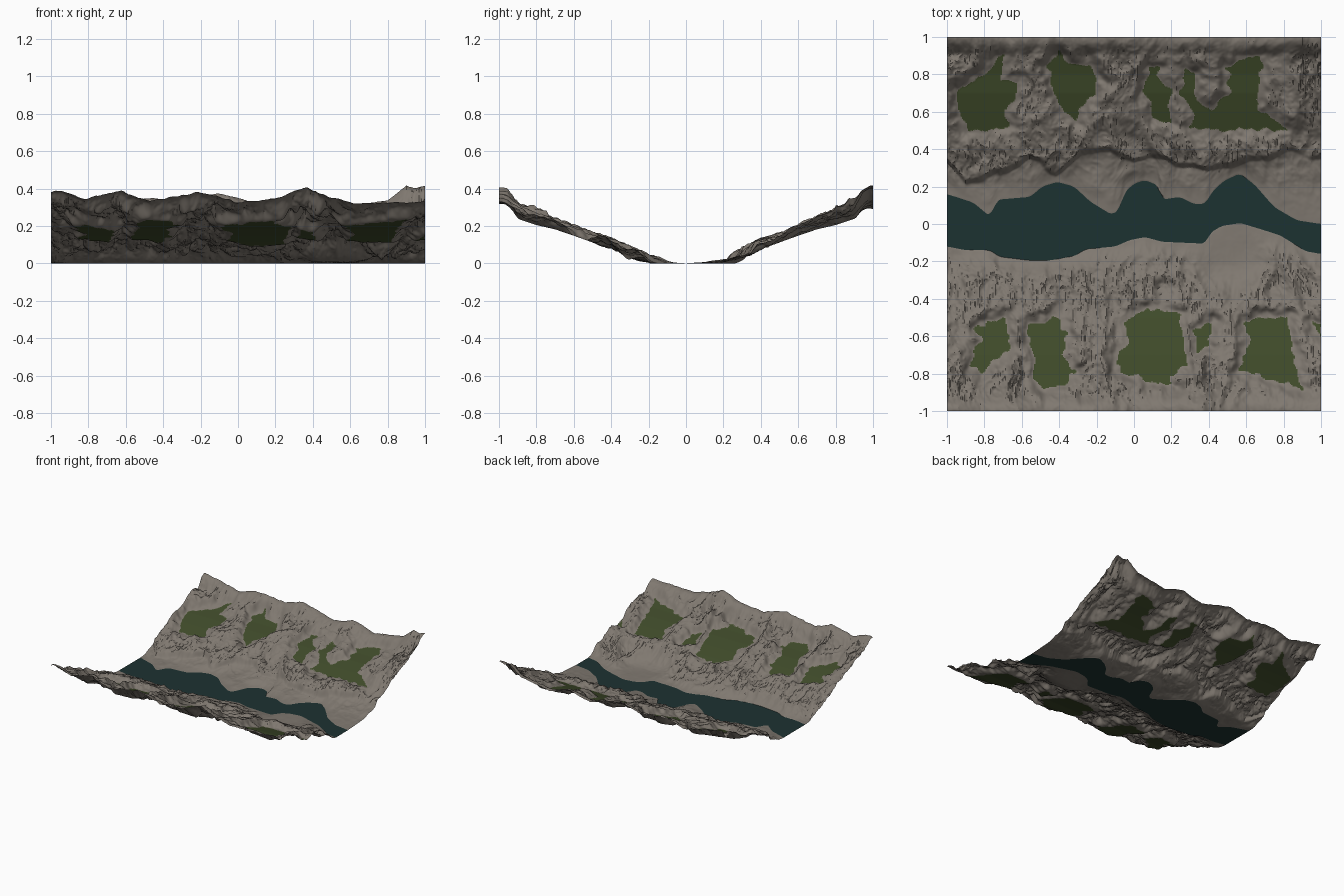
import bpy, bmesh, math
from mathutils import Vector, noise

if "Cube" in bpy.data.objects:
    bpy.data.objects.remove(bpy.data.objects["Cube"])

COLS, ROWS = 300, 150


def material(name, rgb):
    m = bpy.data.materials.new(name)
    m.diffuse_color = (*rgb, 1)
    m.use_nodes = True
    m.node_tree.nodes["Principled BSDF"].inputs["Base Color"].default_value = m.diffuse_color
    return m


ROCK = material("grey rock", (0.215, 0.190, 0.163))
GRASS = material("moss green", (0.050, 0.070, 0.023))
WATER = material("deep teal water", (0.012, 0.032, 0.031))

# River banks (x, y)
NORTH_BANK = [(-1, .16), (-.86, .115), (-.77, .04), (-.73, .13), (-.555, .145), (-.49, .2),
              (-.41, .225), (-.32, .2), (-.235, .12), (-.12, .05), (-.08, .075), (-.05, .17),
              (0, .215), (.06, .235), (.13, .205), (.15, .13), (.245, .145), (.325, .105),
              (.385, .11), (.415, .17), (.48, .23), (.565, .27), (.645, .21), (.75, .09),
              (.87, .02), (1, 0)]
SOUTH_BANK = [(-1, -.12), (-.9, -.14), (-.77, -.14), (-.72, -.175), (-.555, -.195), (-.45, -.195),
              (-.315, -.17), (-.26, -.135), (-.1, -.12), (-.02, -.085), (.06, -.07), (.15, -.095),
              (.38, -.105), (.41, -.045), (.47, -.01), (.57, .005), (.685, -.03), (.78, -.06),
              (.87, -.115), (.915, -.145), (1, -.16)]
# Crest lines along the outer edges (x, z)
NORTH_CREST = [(-1, .385), (-.68, .305), (-.545, .35), (-.27, .33), (-.11, .375), (.18, .3),
               (.336, .35), (.545, .295), (.8, .335), (.9, .415), (.95, .4), (1, .41)]
SOUTH_CREST = [(-1, .385), (-.94, .39), (-.82, .345), (-.62, .385), (-.47, .33), (-.22, .39),
               (0, .33), (.2, .345), (.37, .405), (.5, .35), (.62, .325), (.8, .32), (1, .33)]
# Cliff line above the north bank (x, y)
CLIFF = [(-1, .34), (-.9, .22), (-.72, .26), (-.56, .37), (-.42, .27), (-.29, .37), (-.13, .4),
         (0, .34), (.08, .38), (.2, .32), (.4, .3), (.6, .33), (.84, .4), (1, .36)]
# Valley cross-section by distance from the middle: lowest ground, ridge height
LOW = [(0, 0), (.22, .004), (.3, .015), (.35, .038), (.4, .066), (.5, .112), (.6, .148),
       (.7, .182), (.8, .205), (.9, .238), (1, .30)]
RIDGE = [(0, .03), (.1, .04), (.2, .07), (.3, .11), (.4, .1), (.5, .075), (1, .07)]
# Grass basins as outlines
NORTH_GRASS = [
    [(-.94, .72), (-.85, .77), (-.78, .82), (-.7, .91), (-.71, .77), (-.62, .76), (-.64, .66),
     (-.7, .61), (-.66, .53), (-.77, .5), (-.88, .5), (-.92, .58), (-.95, .66)],
    [(-.46, .85), (-.4, .92), (-.35, .85), (-.23, .84), (-.19, .77), (-.22, .69), (-.29, .61),
     (-.31, .55), (-.37, .6), (-.42, .69)],
    [(.09, .83), (.13, .83), (.14, .76), (.2, .72), (.18, .64), (.2, .54), (.1, .56),
     (.09, .64), (.05, .71)],
    [(.27, .83), (.33, .8), (.33, .66), (.41, .61), (.47, .66), (.51, .7), (.5, .83), (.56, .88),
     (.69, .91), (.67, .77), (.66, .61), (.75, .56), (.82, .5), (.62, .51), (.49, .5), (.3, .515),
     (.33, .58), (.25, .69)]]
SOUTH_GRASS = [
    [(-.77, -.53), (-.69, -.5), (-.66, -.66), (-.72, -.72), (-.77, -.73), (-.81, -.8),
     (-.87, -.76), (-.85, -.67), (-.81, -.62), (-.85, -.56)],
    [(-.56, -.54), (-.4, -.5), (-.36, -.59), (-.38, -.7), (-.31, -.79), (-.37, -.86),
     (-.48, -.88), (-.54, -.83), (-.52, -.74), (-.56, -.64)],
    [(-.05, -.53), (.03, -.47), (.14, -.455), (.25, -.49), (.26, -.62), (.28, -.75), (.19, -.82),
     (.22, -.87), (.06, -.83), (-.07, -.79), (-.1, -.7), (-.03, -.64)],
    [(.59, -.53), (.68, -.5), (.82, -.5), (.83, -.62), (.86, -.73), (.9, -.88), (.73, -.83),
     (.56, -.78), (.62, -.64)],
    [(.32, -.57), (.42, -.52), (.4, -.64), (.34, -.68)],
    [(.96, -.53), (1, -.53), (1, -.6), (.97, -.58)]]


def interp(table, x):
    for (x0, y0), (x1, y1) in zip(table, table[1:]):
        if x <= x1:
            return y0 + (y1 - y0) * max(0, x - x0) / (x1 - x0)
    return table[-1][1]


def soft(table, x, r=.018):
    """Interpolation with rounded corners."""
    return sum(interp(table, x + k * r) for k in (-1, -.5, 0, .5, 1)) / 5


def smooth(a, b, v):
    t = min(1, max(0, (v - a) / (b - a)))
    return t * t * (3 - 2 * t)


def outline_distance(x, y, poly):
    """Signed distance to an outline, negative inside."""
    best, inside = 9, False
    for (ax, ay), (bx, by) in zip(poly, poly[1:] + poly[:1]):
        dx, dy = bx - ax, by - ay
        t = min(1, max(0, ((x - ax) * dx + (y - ay) * dy) / (dx * dx + dy * dy)))
        best = min(best, math.hypot(x - ax - t * dx, y - ay - t * dy))
        if (ay > y) != (by > y) and x < ax + dx * (y - ay) / dy:
            inside = not inside
    return -best if inside else best


def boxed(polys):
    return [(min(p[0] for p in q) - .1, max(p[0] for p in q) + .1,
             min(p[1] for p in q) - .1, max(p[1] for p in q) + .1, q) for q in polys]


def grass_distance(x, y, boxes):
    d = .1
    for x0, x1, y0, y1, q in boxes:
        if x0 < x < x1 and y0 < y < y1:
            d = min(d, outline_distance(x, y, q))
    return d


def crags(x, y):
    """Sharp-crested rock relief, roughly 0 to 1, stretched downhill."""
    wx = x + .05 * noise.noise(Vector((x * 5, y * 5, 7)))
    total, amp, f = 0, .45, 6.0
    for i in range(4):
        total += amp * (1 - 2.2 * abs(noise.noise(Vector((wx * f, y * f * .6, i * 3.7)))))
        amp, f = amp * .55, f * 2.1
    return total


def height(x, y, bank, crest, d):
    a, north = abs(y), bank is NORTH_BANK
    relief = crags(x, y)
    broad = .5 + .7 * noise.noise(Vector((x * 2.6, y * 2.6, 20)))
    low, top = interp(LOW, a), interp(crest, x)
    # spurs climbing from mid-slope to the peaks of the crest line
    spur = (.17 + (top - .17) * (a - .5) / .5 - low) * (.72 + .9 * (relief - .5))
    ridge = interp(RIDGE, a) * (.35 * broad + .65 * relief)
    ridge += (spur - ridge) * smooth(.45, .6, a)
    ridge *= smooth(-.005, .075, d)
    if north:      # low shelf under the cliff line
        c = interp(CLIFF, x) + .03 * noise.noise(Vector((x * 9, y * 9, 3)))
        ridge *= .35 + .65 * smooth(c - .015, c + .02, y)
    else:          # flat sandy spit in the south bank
        r = ((x - .5) / .2) ** 2 + ((y + .17) / .2) ** 2
        ridge *= 1 - .88 * math.exp(-r * r)
    z = low + ridge
    z += (top + .02 * (relief - .5) - z) * smooth(.9, 1, a)
    return max(0, z * smooth(-.02, .1, abs(y - interp(bank, x))))


def strip(name, rows, point, mats):
    """Loft a sheet over x and a row parameter 0..1."""
    bm = bmesh.new()
    grid, tag = [], {}
    for i in range(COLS + 1):
        x = -1 + 2 * i / COLS
        line = []
        for j in range(rows + 1):
            co, d = point(x, j / rows)
            v = bm.verts.new(co)
            tag[v] = d
            line.append(v)
        grid.append(line)
    for p, q in zip(grid, grid[1:]):
        for j in range(rows):
            f = bm.faces.new((p[j], q[j], q[j + 1], p[j + 1]))
            f.material_index = int(sum(tag[v] for v in f.verts) < 0 and len(mats) > 1)
    bm.normal_update()
    if sum(f.normal.z for f in bm.faces) < 0:
        bmesh.ops.reverse_faces(bm, faces=bm.faces[:])
    me = bpy.data.meshes.new(name)
    bm.to_mesh(me)
    bm.free()
    for m in mats:
        me.materials.append(m)
    ob = bpy.data.objects.new(name, me)
    bpy.context.collection.objects.link(ob)
    ob.select_set(True)
    bpy.context.view_layer.objects.active = ob


def slope(bank, crest, polys, side):
    boxes = boxed(polys)

    def point(x, t):
        y0 = soft(bank, x)
        y = y0 + (side - y0) * t
        d = grass_distance(x, y, boxes)
        if abs(d) < .09:   # ragged grass border
            d += .022 * noise.noise(Vector((x * 22, y * 22, 5)))
        z = 0 if t == 0 else height(x, y, bank, crest, d)
        return (x, y, z), d
    return point


# Valley sides
strip("north_slope", ROWS, slope(NORTH_BANK, NORTH_CREST, NORTH_GRASS, 1), [ROCK, GRASS])
strip("south_slope", ROWS, slope(SOUTH_BANK, SOUTH_CREST, SOUTH_GRASS, -1), [ROCK, GRASS])


# River surface between the banks
def river(x, t):
    s, n = soft(SOUTH_BANK, x), soft(NORTH_BANK, x)
    return (x, s + (n - s) * t, 0), 1


strip("river", 2, river, [WATER])
bpy.ops.object.shade_smooth_by_angle(angle=math.radians(30))
